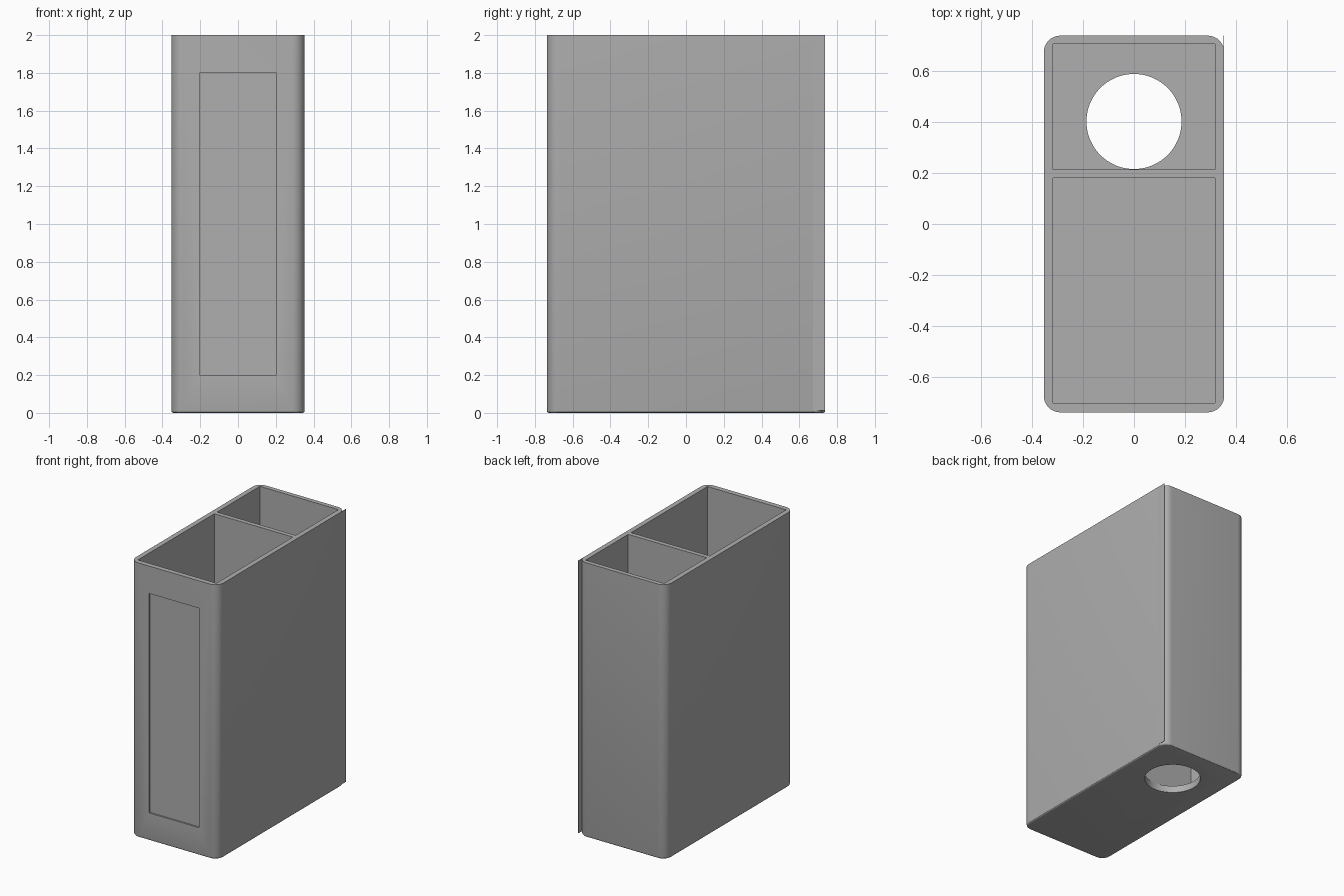
import bpy, bmesh
from mathutils import Matrix, Vector

if "Cube" in bpy.data.objects:
    bpy.data.objects.remove(bpy.data.objects["Cube"], do_unlink=True)

HALF_X, HALF_Y, HEIGHT = 0.353, 0.737, 2.0
CORNER, FOOT_EDGE, FLOOR = 0.065, 0.012, 0.05

grey = bpy.data.materials.new("matte grey")
grey.use_nodes = True
grey.diffuse_color = (0.43, 0.43, 0.43, 1)
grey.node_tree.nodes["Principled BSDF"].inputs["Base Color"].default_value = grey.diffuse_color


def add_object(name, bm):
    mesh = bpy.data.meshes.new(name)
    bm.to_mesh(mesh)
    bm.free()
    mesh.materials.append(grey)
    obj = bpy.data.objects.new(name, mesh)
    bpy.context.collection.objects.link(obj)
    return obj


def box(low, high):
    low, high = Vector(low), Vector(high)
    bm = bmesh.new()
    place = Matrix.Translation((low + high) / 2) @ Matrix.Diagonal((*(high - low), 1))
    bmesh.ops.create_cube(bm, size=1, matrix=place)
    return bm


def cut(target, cutter):
    mod = target.modifiers.new("cut", 'BOOLEAN')
    mod.operation, mod.solver, mod.object = 'DIFFERENCE', 'EXACT', cutter
    cutter.hide_render = True
    bpy.context.view_layer.objects.active = target
    bpy.ops.object.modifier_apply(modifier=mod.name)
    bpy.data.objects.remove(cutter, do_unlink=True)


# Outer body: rounded upright corners, small rounding round the foot
bm = box((-HALF_X, -HALF_Y, 0), (HALF_X, HALF_Y, HEIGHT))
upright = [e for e in bm.edges if abs(e.verts[0].co.z - e.verts[1].co.z) > 1]
bmesh.ops.bevel(bm, geom=upright, offset=CORNER, segments=10, profile=0.5, affect='EDGES')
foot = [e for e in bm.edges if all(v.co.z < 0.001 for v in e.verts)]
bmesh.ops.bevel(bm, geom=foot, offset=FOOT_EDGE, segments=3, profile=0.5, affect='EDGES')
body = add_object("holder_body", bm)

# Two open compartments with a divider between them
for name, y0, y1 in (("front_compartment", -0.70, 0.18), ("back_compartment", 0.213, 0.704)):
    cut(body, add_object(name, box((-0.317, y0, FLOOR), (0.317, y1, HEIGHT + 0.2))))

# Round opening through the floor of the back compartment
bm = bmesh.new()
bmesh.ops.create_cone(bm, cap_ends=True, segments=64, radius1=0.186, radius2=0.186,
                      depth=0.3, matrix=Matrix.Translation((0, 0.401, 0)))
cut(body, add_object("floor_opening", bm))

# Shallow recessed panel in the front
cut(body, add_object("front_recess", box((-0.203, -1, 0.2), (0.203, -HALF_Y + 0.012, 1.8))))

bpy.ops.object.select_all(action='DESELECT')
body.select_set(True)
bpy.context.view_layer.objects.active = body
bpy.ops.object.shade_smooth_by_angle()

# Thin fin carrying the left wall straight past the rounded back corner
add_object("back_left_fin", box((HALF_X - 0.002, HALF_Y - CORNER - 0.01, FOOT_EDGE),
                                (HALF_X, HALF_Y, HEIGHT)))
